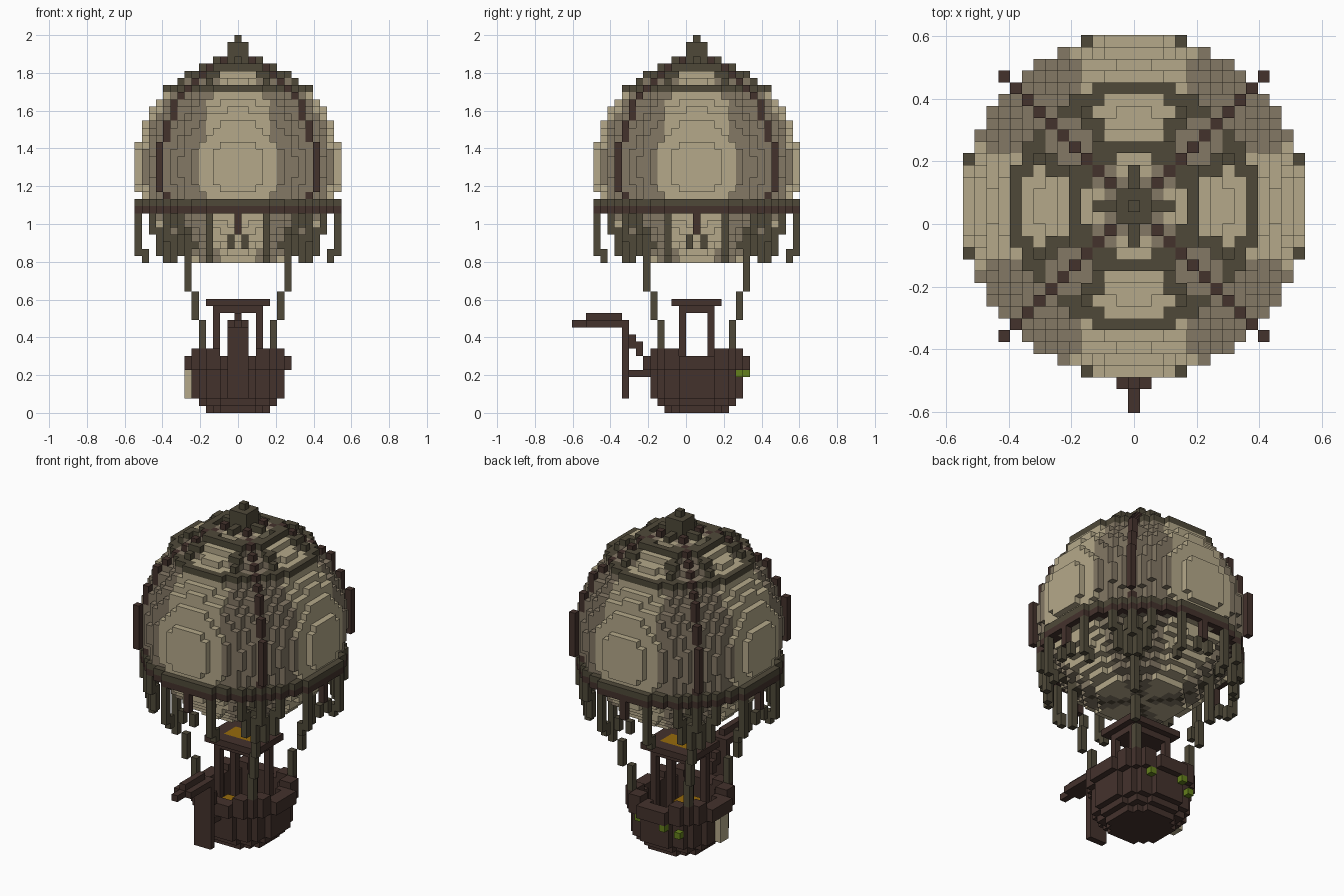
import bpy, bmesh
from math import sqrt
from mathutils import Vector

cube = bpy.data.objects.get("Cube")
if cube:
    bpy.data.objects.remove(cube, do_unlink=True)

UNIT = 2 / 53                      # edge of one block
AXIS_Y = 1.5                       # envelope axis, in blocks
MID, R2 = 34, 209                  # envelope centre layer and squared radius


def linear(c):
    c /= 255
    return ((c + 0.055) / 1.055) ** 2.4


PALETTE = {"cream": (181, 169, 138), "taupe": (132, 120, 101),
           "olive": (79, 73, 57), "brown": (68, 50, 44),
           "lime": (100, 128, 28), "amber": (150, 106, 12)}
MATS = {}
for name, rgb in PALETTE.items():
    mat = bpy.data.materials.new(name)
    mat.use_nodes = True
    col = [linear(c) for c in rgb] + [1]
    mat.diffuse_color = col
    bsdf = mat.node_tree.nodes["Principled BSDF"]
    bsdf.inputs["Base Color"].default_value = col
    bsdf.inputs["Roughness"].default_value = 0.9
    MATS[name] = mat

AXES = [Vector((1, 0, 0)), Vector((0, 1, 0)), Vector((0, 0, 1))]


def build(name, cells):
    """Turn a {(i, j, k): colour} block set into a mesh of its outer faces."""
    names = sorted(set(cells.values()))
    bm = bmesh.new()
    verts = {}

    def vert(p):
        key = tuple(round(2 * c) for c in p)
        if key not in verts:
            verts[key] = bm.verts.new((p.x * UNIT, (p.y + AXIS_Y) * UNIT, (p.z + 0.5) * UNIT))
        return verts[key]

    for cell, colour in cells.items():
        for a in range(3):
            u, w = AXES[(a + 1) % 3] / 2, AXES[(a + 2) % 3] / 2
            for s in (1, -1):
                n = AXES[a] * s
                if tuple(int(c + d) for c, d in zip(cell, n)) in cells:
                    continue
                mid = Vector(cell) + n / 2
                quad = [mid - u - w, mid + u - w, mid + u + w, mid - u + w]
                face = bm.faces.new([vert(p) for p in quad[::s]])
                face.material_index = names.index(colour)
    me = bpy.data.meshes.new(name)
    bm.to_mesh(me)
    bm.free()
    for n in names:
        me.materials.append(MATS[n])
    ob = bpy.data.objects.new(name, me)
    bpy.context.collection.objects.link(ob)
    return ob


def box(cells, xs, ys, zs, colour):
    """Fill an inclusive range of blocks."""
    for i in range(xs[0], xs[1] + 1):
        for j in range(ys[0], ys[1] + 1):
            for k in range(zs[0], zs[1] + 1):
                cells[i, j, k] = colour


def ring(cells, lo, hi, layers, colour, keep=lambda i, j: True):
    """Fill blocks whose squared distance from the axis lies in lo..hi."""
    for i in range(-15, 16):
        for j in range(-15, 16):
            if lo <= i * i + j * j <= hi and keep(i, j):
                for k in layers:
                    cells[i, j, k] = colour


def around(a, b):
    """The eight mirrored positions of one column."""
    return {(s * p, t * q) for p, q in ((a, b), (b, a)) for s in (1, -1) for t in (1, -1)}


def inside(i, j, k):
    return k >= 21 and i * i + j * j + (k - MID) ** 2 <= R2


def ratio(i, j):
    return min(abs(i), abs(j)) / max(abs(i), abs(j), 1)


# Envelope: block sphere with cream panels on the four sides
envelope = {}
for k in range(21, 49):
    ring(envelope, 0, R2 - (k - MID) ** 2, [k], "taupe")
for c in envelope:
    if ratio(c[0], c[1]) <= 0.4:
        envelope[c] = "cream"
    elif c[2] < 28 and ratio(c[0], c[1]) > 0.85:
        envelope[c] = "olive"
build("envelope", envelope)

# Diagonal ribs lying one block outside the envelope
ribs = {}
for k in range(30, 50):
    for n in range(2, 12):
        if not inside(n, n, k) and (inside(n - 1, n - 1, k) or inside(n, n, k - 1)):
            for i, j in around(n, n):
                ribs[i, j, k] = "brown"
build("diagonal_ribs", ribs)

# Girdle, upper hoops and raised crown webbing
girdle = {}
ring(girdle, 150, 215, [28], "brown")
ring(girdle, 170, 215, [29], "olive")
build("girdle", girdle)
hoops = {}
ring(hoops, 88, 109, [45], "olive")
ring(hoops, 20, 29, [48], "olive")
for k in (46, 47, 48):
    ring(hoops, 30, 86, [k], "olive",
         lambda i, j: 0.4 < ratio(i, j) < 0.63 and not inside(i, j, k) and inside(i, j, k - 1))
build("crown_hoops", hoops)
finial = {}
box(finial, (-1, 1), (-1, 1), (49, 51), "olive")
for i, j in around(2, 0) | around(3, 0):
    finial[i, j, 49] = "olive"
box(finial, (0, 0), (0, 0), (52, 52), "olive")
build("finial", finial)

# Tassels hanging from the girdle
tassels = {}
for a, b, low, high, colour in ((14, 4, 22, 27, "olive"), (13, 4, 21, 22, "olive"),
                                (12, 8, 25, 27, "olive"), (11, 8, 22, 25, "olive"),
                                (10, 10, 24, 27, "olive"), (9, 10, 21, 24, "olive"),
                                (14, 0, 25, 27, "brown"), (14, 1, 23, 24, "olive")):
    for i, j in around(a, b):
        box(tassels, (i, i), (j, j), (low, high), colour)
build("tassels", tassels)

# Four stepped ropes
ropes = {}
for n, low, high in ((7, 17, 24), (6, 13, 16), (5, 9, 12)):
    for i, j in around(n, n):
        box(ropes, (i, i), (j, j), (low, high), "olive")
build("ropes", ropes)

# Basket: stepped hull, hollow walls, rim and raised corners
basket = {}
ring(basket, 0, 22, [0], "brown")
ring(basket, 0, 32, [1], "brown")
ring(basket, 0, 43, [2], "brown")
ring(basket, 27, 43, range(3, 8), "brown")
ring(basket, 34, 56, [6, 7], "brown")
ring(basket, 34, 52, [8], "brown", lambda i, j: min(abs(i), abs(j)) >= 3)
build("basket", basket)

# Canopy on four posts with a burner tray
canopy = {}
for i in (-3, 3):
    for j in (-2, 2):
        box(canopy, (i, i), (j, j), (3, 13), "brown")
box(canopy, (-3, 3), (-2, 2), (14, 14), "brown")
box(canopy, (-4, 4), (-3, 3), (15, 15), "brown")
box(canopy, (-2, 2), (-1, 1), (15, 15), "amber")
build("canopy", canopy)

# Bowsprit with its front board and braces
prow = {}
box(prow, (-1, 1), (-10, -10), (2, 12), "brown")
box(prow, (-1, 1), (-15, -10), (12, 12), "brown")
box(prow, (0, 0), (-17, -16), (12, 12), "brown")
box(prow, (0, 0), (-15, -11), (13, 13), "brown")
box(prow, (0, 0), (-9, -7), (5, 5), "brown")
box(prow, (0, 0), (-9, -9), (9, 10), "brown")
box(prow, (0, 0), (-8, -8), (8, 9), "brown")
build("bowsprit", prow)

# Side cloth, cargo and moss
cloth = {}
box(cloth, (-7, -7), (-1, 0), (2, 5), "cream")
build("side_cloth", cloth)
cargo = {}
box(cargo, (-2, 1), (-3, -1), (3, 5), "amber")
box(cargo, (0, 2), (1, 2), (3, 4), "amber")
build("cargo", cargo)
moss = {}
for i in (-3, 3):
    for j in (-5, 6):
        moss[i, j, 8] = "lime"
moss[3, 6, 5] = moss[-4, 6, 4] = moss[-2, 7, 5] = "lime"
build("moss", moss)
